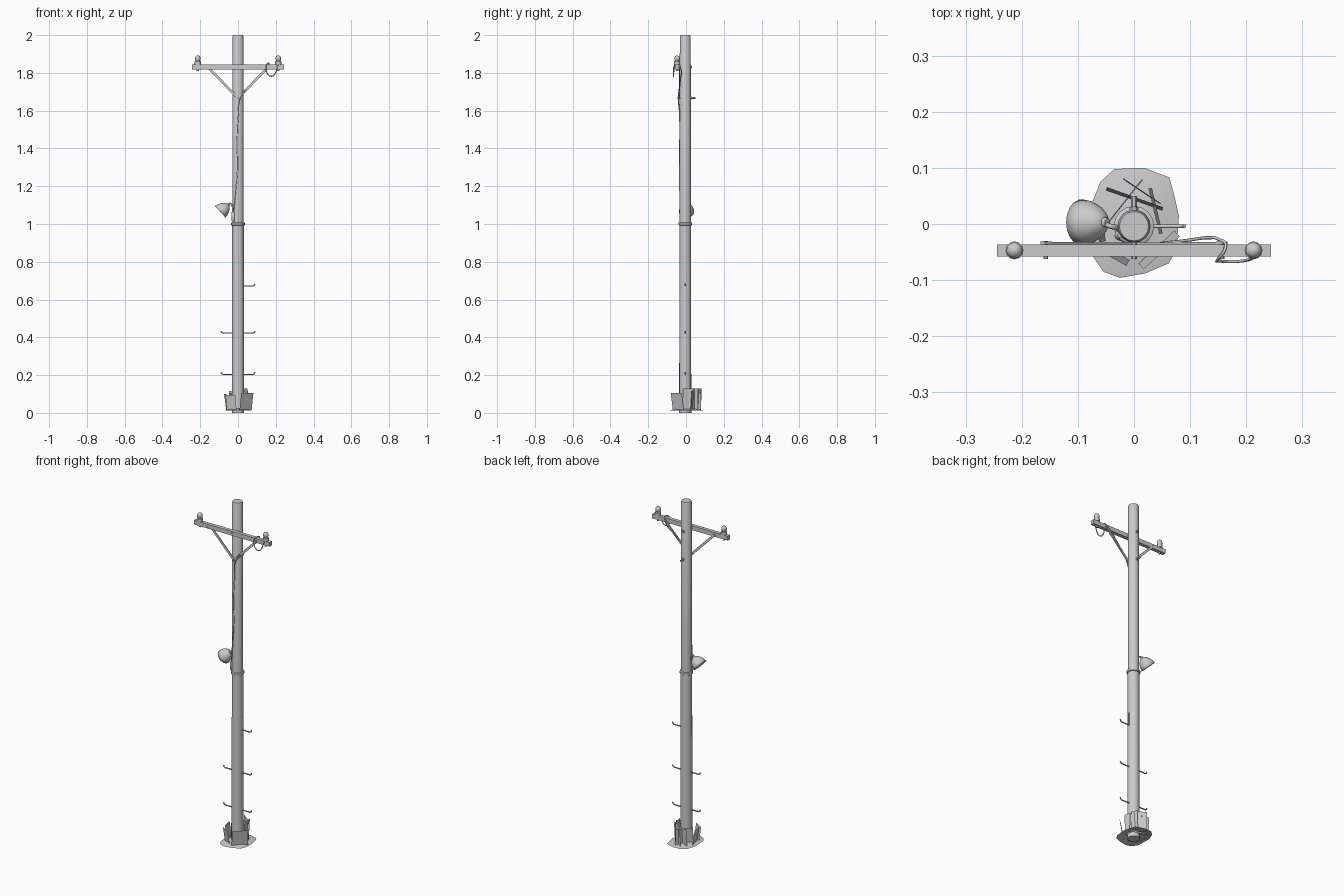
import bpy, bmesh, math
from mathutils import Vector

if "Cube" in bpy.data.objects:
    bpy.data.objects.remove(bpy.data.objects["Cube"])

PY = -0.004  # pole axis in y


def add_mesh(name, verts, faces, smooth=True):
    me = bpy.data.meshes.new(name)
    me.from_pydata(verts, [], faces)
    bm = bmesh.new()
    bm.from_mesh(me)
    bmesh.ops.recalc_face_normals(bm, faces=bm.faces)
    bm.to_mesh(me)
    bm.free()
    ob = bpy.data.objects.new(name, me)
    bpy.context.collection.objects.link(ob)
    if smooth:
        bpy.ops.object.select_all(action='DESELECT')
        ob.select_set(True)
        bpy.context.view_layer.objects.active = ob
        bpy.ops.object.shade_smooth_by_angle(angle=math.radians(40))
    return ob


def lathe(name, profile, origin, axis=(0, 0, 1), n=16, caps=True):
    """Spin (radius, height) pairs around an axis."""
    q = Vector((0, 0, 1)).rotation_difference(Vector(axis).normalized())
    verts, faces = [], []
    for r, h in profile:
        for i in range(n):
            a = 2 * math.pi * i / n
            verts.append(Vector(origin) + q @ Vector((r * math.cos(a), r * math.sin(a), h)))
    for k in range(len(profile) - 1):
        for i in range(n):
            j = (i + 1) % n
            faces.append((k*n + i, k*n + j, k*n + n + j, k*n + n + i))
    if caps:
        faces.append(tuple(range(n)))
        faces.append(tuple(range(len(verts) - n, len(verts))))
    return add_mesh(name, verts, faces)


def beam(name, a, b, w, t):
    """Rectangular bar from a to b in an xz plane; t is its y thickness."""
    a, b = Vector(a), Vector(b)
    side = (b - a).normalized().cross(Vector((0, 1, 0))) * w / 2
    y = Vector((0, t / 2, 0))
    verts = [p + s * side + u * y for p in (a, b) for s, u in ((-1, -1), (1, -1), (1, 1), (-1, 1))]
    faces = [(0, 1, 2, 3), (4, 5, 6, 7)] + [(i, (i+1) % 4, 4 + (i+1) % 4, 4 + i) for i in range(4)]
    return add_mesh(name, verts, faces, False)


def tube(name, pts, r, smooth=True):
    cu = bpy.data.curves.new(name, 'CURVE')
    cu.dimensions = '3D'
    cu.bevel_depth = r
    cu.bevel_resolution = 1
    cu.resolution_u = 4
    cu.use_fill_caps = True
    sp = cu.splines.new('BEZIER' if smooth else 'POLY')
    store = sp.bezier_points if smooth else sp.points
    store.add(len(pts) - 1)
    for bp, p in zip(store, pts):
        if smooth:
            bp.co = p
            bp.handle_left_type = bp.handle_right_type = 'AUTO'
        else:
            bp.co = (*p, 1)
    ob = bpy.data.objects.new(name, cu)
    bpy.context.collection.objects.link(ob)
    return ob


# Pole in two sections with a collar at the joint
lathe("pole_lower", [(0.032, 0), (0.031, 1.0)], (0, PY, 0))
lathe("pole_upper", [(0.030, 0.99), (0.029, 1.992), (0.026, 2.0)], (0, PY, 0))
lathe("collar", [(0.031, 0.992), (0.036, 0.995), (0.036, 1.006), (0.031, 1.009)], (0, PY, 0))

# Crossarm, braces and bolts
beam("crossarm", (-0.244, -0.047, 1.831), (0.244, -0.047, 1.831), 0.025, 0.021)
for s, side in ((-1, "left"), (1, "right")):
    beam("brace_" + side, (s * 0.162, -0.034, 1.832), (0, -0.036, 1.667), 0.013, 0.005)
    lathe("brace_bolt_" + side, [(0.004, 0), (0.004, 0.032)], (s * 0.157, -0.062, 1.828), (0, 1, 0), 6)
    # Stepped insulator with a pin beneath it
    lathe("insulator_" + side,
          [(0.006, -0.034), (0.006, 0), (0.016, 0.001), (0.016, 0.017), (0.012, 0.020), (0.012, 0.024),
           (0.0145, 0.027), (0.0145, 0.038), (0.010, 0.046), (0.003, 0.049)],
          (s * 0.213, -0.047, 1.843), n=12)
for z in (1.667, 1.831):
    lathe("through_bolt", [(0.005, 0), (0.005, 0.094)], (0, -0.062 if z > 1.8 else -0.044, z),
          (0, 1, 0), 6)
    lathe("rear_nut", [(0.008, 0), (0.008, 0.007)], (0, 0.023, z), (0, 1, 0), 6)

# Cable from the right insulator along the brace and down the pole
tube("cable", [(0.213, -0.058, 1.866), (0.203, -0.064, 1.81), (0.178, -0.067, 1.782), (0.153, -0.066, 1.80),
               (0.150, -0.062, 1.84), (0.162, -0.045, 1.852), (0.160, -0.031, 1.835), (0.08, -0.031, 1.752),
               (0.012, -0.040, 1.665), (0.002, -0.034, 1.58), (-0.005, -0.033, 1.42), (-0.003, -0.033, 1.30),
               (-0.012, -0.033, 1.18), (-0.024, -0.026, 1.06)], 0.0028)

# Street lamp: tilted open shade, bulb, gooseneck and mounting plate
axis = Vector((-0.74, 0, -0.67)).normalized()
apex = Vector((-0.052, 0.003, 1.102))
shade = lathe("lamp_shade", [(0.003, 0), (0.012, 0.001), (0.022, 0.010), (0.031, 0.022), (0.038, 0.038),
                             (0.041, 0.056)], apex, axis, 18, caps=False)
sol = shade.modifiers.new("wall", 'SOLIDIFY')
sol.thickness = 0.002
lathe("lamp_bulb", [(0.006, 0.004), (0.008, 0.02), (0.014, 0.03), (0.014, 0.040), (0.008, 0.047), (0.002, 0.049)],
      apex, axis, 12)
lathe("lamp_socket", [(0.007, -0.006), (0.009, -0.003), (0.009, 0.006)], apex, axis, 10)
tube("lamp_gooseneck", [(-0.052, 0, 1.103), (-0.042, -0.004, 1.109), (-0.031, -0.006, 1.098),
                        (-0.027, -0.010, 1.065), (-0.026, -0.014, 1.03)], 0.0045)
lathe("lamp_mount", [(0.004, 1.01), (0.010, 1.018), (0.010, 1.060), (0.004, 1.068)], (-0.025, -0.020, 0), n=10)

# Climbing pegs with upturned tips
for s, z in ((1, 0.672), (1, 0.422), (-1, 0.422), (1, 0.204), (-1, 0.204)):
    tube("climbing_peg", [(s * 0.025, PY, z), (s * 0.080, PY, z), (s * 0.087, PY, z + 0.004),
                          (s * 0.090, PY, z + 0.012)], 0.0035, False)
beam("side_strip", (0.031, PY, 0.675), (0.031, PY, 0.745), 0.004, 0.008)

# Irregular ground patch, slightly mounded
rim = [(0.018, 0.1), (0.063, 0.083), (0.072, 0.05), (0.08, 0.015), (0.076, -0.045), (0.062, -0.07), (0.02, -0.088),
       (-0.025, -0.096), (-0.055, -0.085), (-0.075, -0.055), (-0.078, 0.03), (-0.060, 0.075), (-0.035, 0.098)]
n = len(rim)
verts = [(x, y, 0.012) for x, y in rim] + [(x * 0.45, y * 0.45, 0.022) for x, y in rim] + [(0, 0, 0.022)]
faces = [(i, (i+1) % n, n + (i+1) % n, n + i) for i in range(n)] + [(n + i, n + (i+1) % n, 2*n) for i in range(n)]
add_mesh("ground_patch", verts, faces)

# Thin upright cards of grass round the foot: start, end, height, outward lean
cards = [((-0.050, 0.060), (0.050, 0.024), 0.115, 0.006),
         ((0.026, 0.063), (0.045, -0.018), 0.130, 0.006),
         ((0.008, -0.070), (0.072, -0.012), 0.105, 0.014),
         ((-0.062, 0.030), (-0.050, -0.030), 0.100, 0.012),
         ((-0.060, -0.035), (-0.008, -0.064), 0.095, 0.012),
         ((-0.020, 0.080), (0.047, 0.035), 0.130, 0.002),
         ((0.015, 0.078), (-0.045, 0.002), 0.105, 0.002)]
for a, b, h, lean in cards:
    a, b = Vector((*a, 0.014)), Vector((*b, 0.014))
    out = (b - a).cross(Vector((0, 0, 1))).normalized()
    if out.dot(a + b) < 0:
        out = -out
    up = out * lean + Vector((0, 0, h - 0.014))
    add_mesh("grass_card", [a, b, b + up, a + up], [(0, 1, 2, 3)], False)
